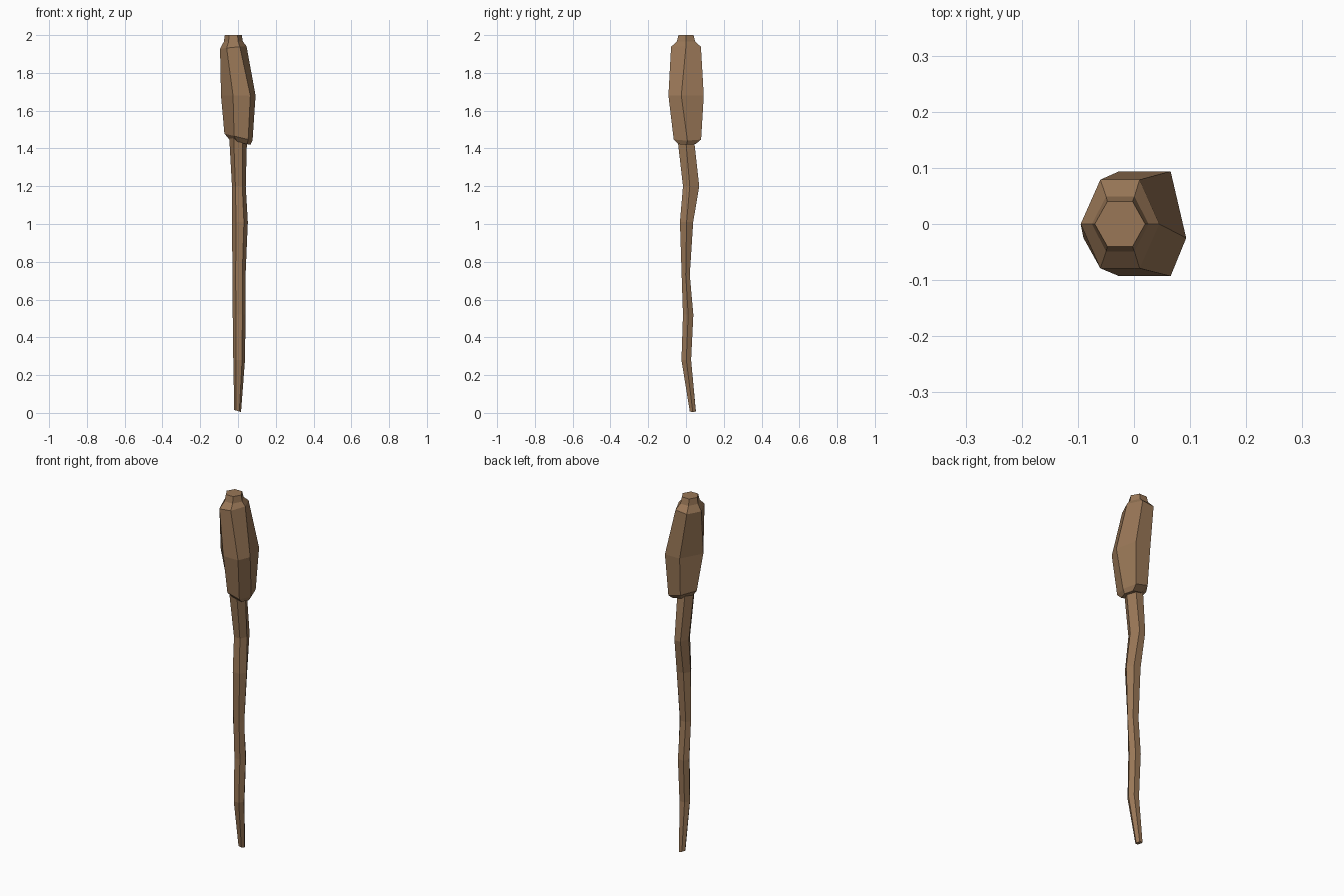
import bpy
import bmesh

cube = bpy.data.objects.get("Cube")
if cube:
    bpy.data.objects.remove(cube)

brown = bpy.data.materials.new("reed brown")
brown.use_nodes = True
brown.diffuse_color = (0.32, 0.185, 0.095, 1)
brown.node_tree.nodes["Principled BSDF"].inputs["Base Color"].default_value = brown.diffuse_color


def hexagon(z, left, right, front, back, tilt=0.0, shift=0.0, tip=None):
    """Six-sided section with points at the left and right; tilt raises its right side."""
    middle = (left + right) / 2
    quarter = (right - left) / 4
    if tip is None:
        tip = (front + back) / 2
    inner, outer = middle - quarter + shift, middle + quarter + shift
    outline = [(right, tip), (outer, back), (inner, back),
               (left, tip), (inner, front), (outer, front)]
    return [(x, y, z + tilt * (x - middle)) for x, y in outline]


def loft(name, sections):
    """Join the sections from bottom to top into a closed faceted solid."""
    bm = bmesh.new()
    rings = [[bm.verts.new(p) for p in section] for section in sections]
    for low, high in zip(rings, rings[1:]):
        for i in range(len(low)):
            j = (i + 1) % len(low)
            bm.faces.new((low[i], low[j], high[j], high[i]))
    bm.faces.new(rings[0][::-1])
    bm.faces.new(rings[-1])
    bmesh.ops.recalc_face_normals(bm, faces=bm.faces[:])
    mesh = bpy.data.meshes.new(name)
    bm.to_mesh(mesh)
    bm.free()
    mesh.materials.append(brown)
    part = bpy.data.objects.new(name, mesh)
    bpy.context.collection.objects.link(part)
    return part


# Thin crooked stalk
loft("stalk", [
    hexagon(0.01, -0.02, 0.016, 0.02, 0.052, tilt=-0.3),
    hexagon(0.28, -0.025, 0.037, -0.024, 0.027),
    hexagon(0.52, -0.028, 0.04, -0.016, 0.039),
    hexagon(0.73, -0.03, 0.04, -0.023, 0.02),
    hexagon(1.01, -0.031, 0.052, -0.032, 0.038),
    hexagon(1.2, -0.032, 0.041, -0.016, 0.07, tip=0.02),
    hexagon(1.47, -0.047, 0.048, -0.047, 0.04),
])

# Swollen seed head with its narrow neck
loft("seed_head", [
    hexagon(1.43, -0.04, 0.065, -0.04, 0.05, tilt=-0.2, shift=0.01),
    hexagon(1.46, -0.072, 0.077, -0.065, 0.08, tilt=-0.25, shift=0.014),
    hexagon(1.68, -0.09, 0.093, -0.093, 0.094, shift=0.018, tip=-0.025),
    hexagon(1.935, -0.095, 0.045, -0.079, 0.079, tilt=0.1),
    hexagon(1.965, -0.075, 0.026, -0.049, 0.049),
    hexagon(2.0, -0.07, 0.02, -0.04, 0.04),
])
